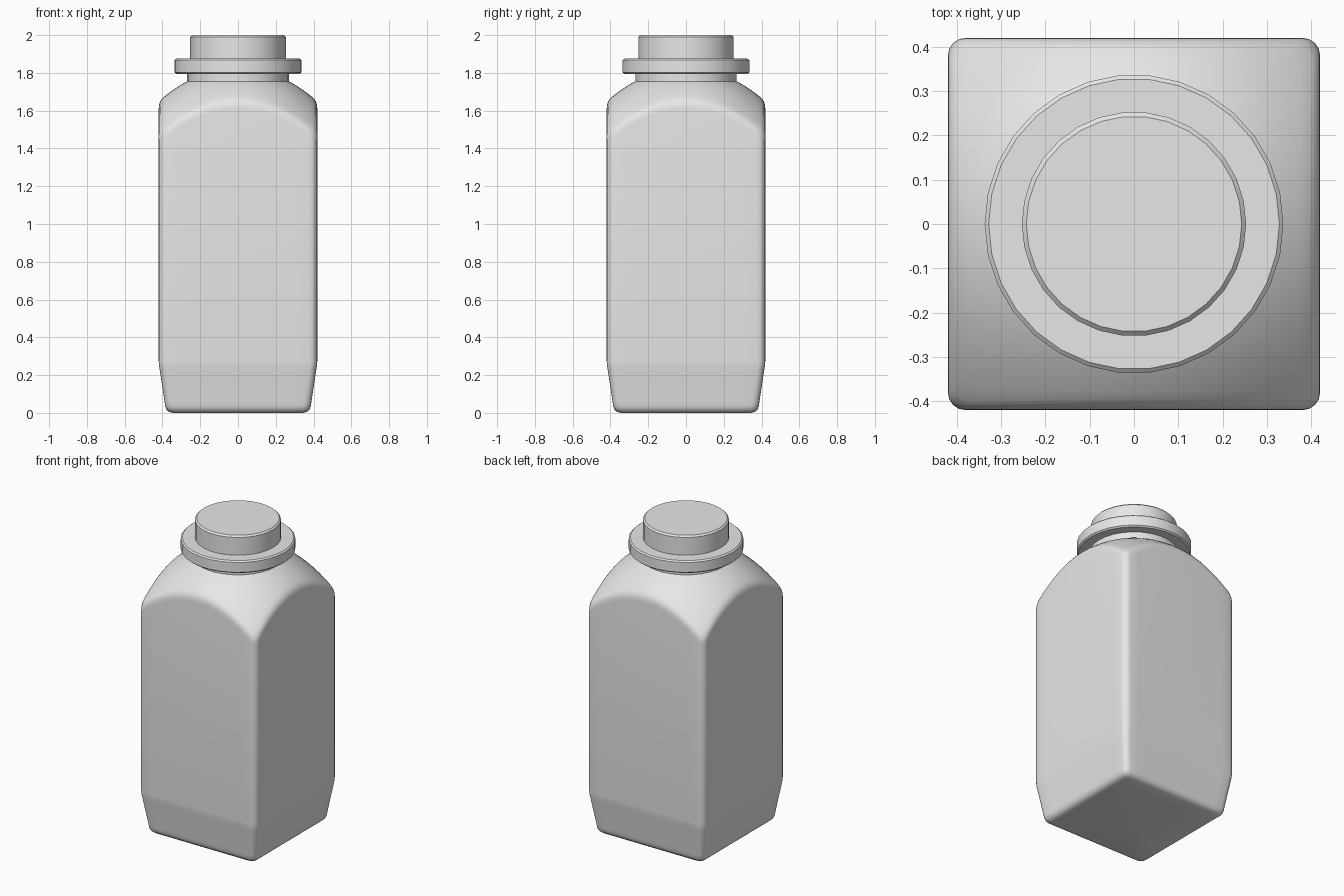
import bpy, bmesh, math

cube = bpy.data.objects.get("Cube")
if cube:
    bpy.data.objects.remove(cube, do_unlink=True)

GREY = (0.8, 0.8, 0.8, 1.0)
mat = bpy.data.materials.new("plain_grey")
mat.use_nodes = True
mat.diffuse_color = GREY
mat.node_tree.nodes["Principled BSDF"].inputs["Base Color"].default_value = GREY

HALF = 0.42       # half width of the square body
CORNER = 0.04     # rounding of the upright edges
NECK_R = 0.27


def finish(name, bm, angle):
    bmesh.ops.recalc_face_normals(bm, faces=bm.faces)
    mesh = bpy.data.meshes.new(name)
    bm.to_mesh(mesh)
    bm.free()
    mesh.materials.append(mat)
    obj = bpy.data.objects.new(name, mesh)
    bpy.context.collection.objects.link(obj)
    bpy.ops.object.select_all(action='DESELECT')
    obj.select_set(True)
    bpy.context.view_layer.objects.active = obj
    bpy.ops.object.shade_smooth_by_angle(angle=math.radians(angle))
    return obj


def skin(bm, rings):
    """Bridge rings of points with quads and close both ends."""
    loops = [[bm.verts.new(p) for p in ring] for ring in rings]
    for low, high in zip(loops, loops[1:]):
        for i in range(len(low)):
            j = (i + 1) % len(low)
            bm.faces.new((low[i], low[j], high[j], high[i]))
    bm.faces.new(loops[0][::-1])
    bm.faces.new(loops[-1])


def lathe(name, profile, sides=30):
    bm = bmesh.new()
    step = math.tau / sides
    skin(bm, [[(r * math.cos(i * step), r * math.sin(i * step), z)
               for i in range(sides)] for r, z in profile])
    return finish(name, bm, 30)


def rounded_square(straight=12, arc=4):
    points = []
    inner = HALF - CORNER
    for side in range(4):
        turn = side * math.pi / 2
        c, s = math.cos(turn), math.sin(turn)
        local = [(HALF, -inner + 2 * inner * i / straight) for i in range(straight)]
        for i in range(arc):
            a = math.pi / 2 * i / arc
            local.append((inner + CORNER * math.cos(a), inner + CORNER * math.sin(a)))
        points += [(x * c - y * s, x * s + y * c) for x, y in local]
    return points


def shoulder_z(r):
    d = r - NECK_R
    return 1.755 - 0.536 * d - 1.09 * d * d


# Body: tapered square base, straight walls, domed round shoulder
outline = rounded_square()
base = [(0.345, 0.0), (0.365, 0.005), (0.378, 0.016), (0.385, 0.034),
        (0.388, 0.055), (0.414, 0.225), (0.418, 0.25), (HALF, 0.275)]
rings = [[(x * h / HALF, y * h / HALF, z) for x, y in outline] for h, z in base]


def shoulder_ring(place):
    ring = []
    for x, y in outline:
        full = math.hypot(x, y)
        r, z = place(full)
        ring.append((x * r / full, y * r / full, z))
    return ring


rings.append(shoulder_ring(lambda f: (f, shoulder_z(f) - 0.04)))
rings.append(shoulder_ring(lambda f: (f - 0.002, shoulder_z(f) - 0.018)))
rings.append(shoulder_ring(lambda f: (f - 0.009, shoulder_z(f - 0.009) - 0.005)))
for k in range(9):
    t = k / 8
    def place(f, t=t):
        r = (f - 0.025) * (1 - t) + 0.25 * t
        return r, shoulder_z(r)
    rings.append(shoulder_ring(place))
bm = bmesh.new()
skin(bm, rings)
finish("bottle_body", bm, 45)

# Neck, collar and cap
lathe("neck", [(NECK_R, 1.735), (NECK_R, 1.81)])
lathe("collar", [(0.328, 1.795), (0.337, 1.803), (0.337, 1.867), (0.328, 1.875)])
lathe("cap", [(0.253, 1.86), (0.253, 1.99), (0.243, 2.0)])
